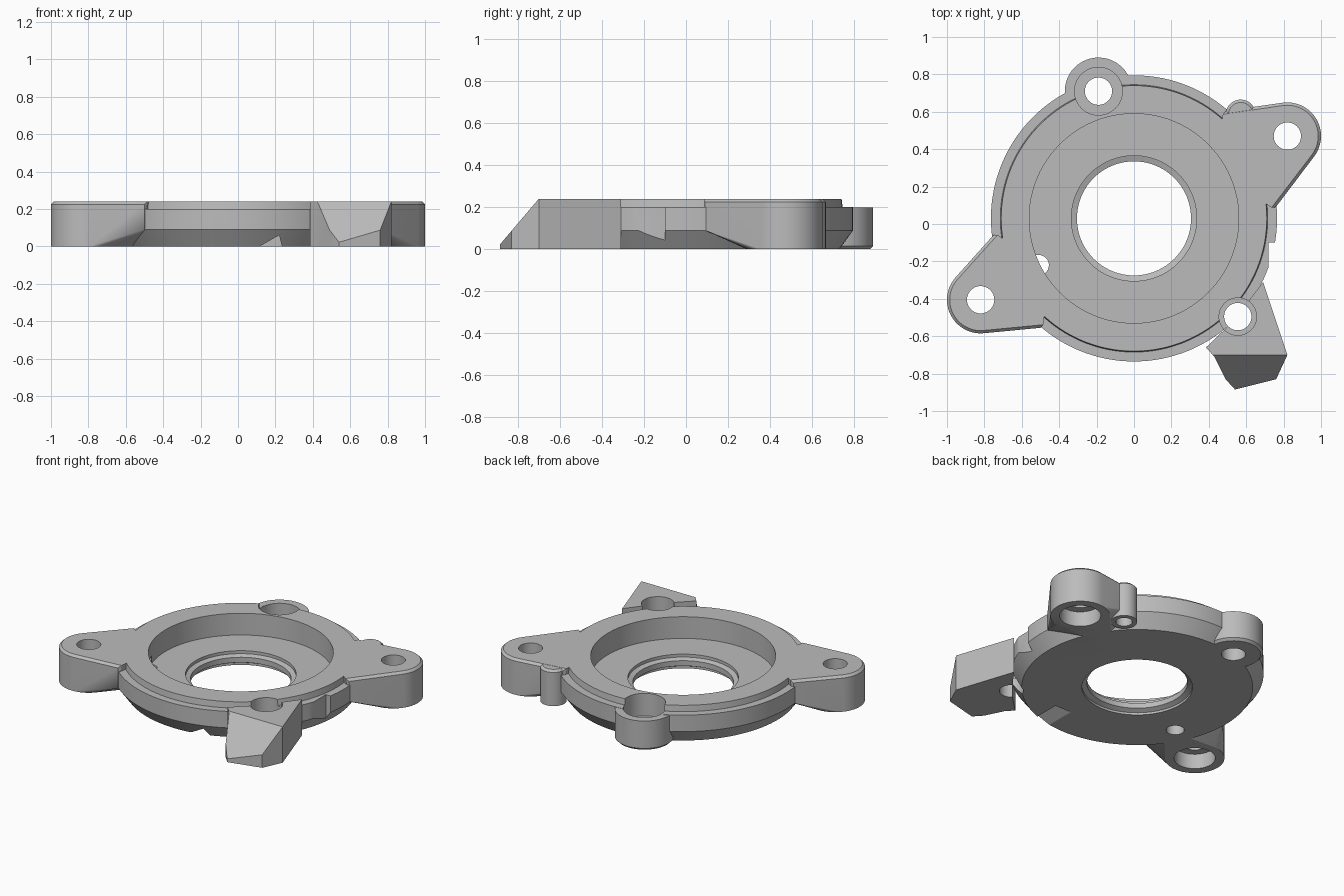
import bpy, bmesh, math
from mathutils import Vector

cube = bpy.data.objects.get("Cube")
if cube:
    bpy.data.objects.remove(cube, do_unlink=True)

grey = bpy.data.materials.new("light_grey")
grey.use_nodes = True
colour = (0.5, 0.5, 0.5, 1)
grey.diffuse_color = colour
grey.node_tree.nodes["Principled BSDF"].inputs["Base Color"].default_value = colour

CENTRE = (0, 0.03)
TOP, STEP, WEB = 0.24, 0.2, 0.09


def finish(bm, name):
    bmesh.ops.recalc_face_normals(bm, faces=bm.faces[:])
    mesh = bpy.data.meshes.new(name)
    bm.to_mesh(mesh)
    bm.free()
    mesh.materials.append(grey)
    ob = bpy.data.objects.new(name, mesh)
    bpy.context.collection.objects.link(ob)
    return ob


def circle(c, r, z, n):
    return [Vector((c[0] + r * math.cos(math.tau * i / n),
                    c[1] + r * math.sin(math.tau * i / n), z)) for i in range(n)]


def turned(name, c, profile, n=48):
    """Solid of stacked rings, profile given as (radius, z) from bottom to top."""
    bm = bmesh.new()
    rings = [[bm.verts.new(p) for p in circle(c, r, z, n)] for r, z in profile]
    for a, b in zip(rings, rings[1:]):
        for i in range(n):
            j = (i + 1) % n
            bm.faces.new((a[i], a[j], b[j], b[i]))
    bm.faces.new(rings[0])
    bm.faces.new(rings[-1])
    return finish(bm, name)


def hull(name, points):
    bm = bmesh.new()
    for p in points:
        bm.verts.new(p)
    out = bmesh.ops.convex_hull(bm, input=bm.verts[:])
    junk = {g for g in out["geom_interior"] + out["geom_unused"]
            if isinstance(g, bmesh.types.BMVert)}
    bmesh.ops.delete(bm, geom=list(junk), context="VERTS")
    bmesh.ops.dissolve_limit(bm, angle_limit=0.01, verts=bm.verts[:], edges=bm.edges[:])
    return finish(bm, name)


def lobe(name, c, roots, inner):
    """Mounting ear: round end blended into the disc, underside sloping up to the web."""
    pts = circle(c, 0.18, 0, 48) + circle(c, 0.18, TOP - 0.015, 48) + circle(c, 0.165, TOP, 48)
    for x, y in roots:
        pts += [Vector((x, y, z)) for z in (WEB, TOP - 0.015)]
        pts.append(Vector((x * 0.97, y * 0.97, TOP)))
    pts += [Vector((*inner, z)) for z in (0, TOP)]
    return hull(name, pts)


def prong():
    """Angular block with its nose cut to a slope."""
    outline = [(0.385, -0.66), (0.43, -0.71), (0.49, -0.83), (0.54, -0.885),
               (0.76, -0.83), (0.82, -0.7), (0.69, -0.31), (0.53, -0.52)]
    bm = bmesh.new()
    face = bm.faces.new([bm.verts.new((x, y, 0)) for x, y in outline])
    up = bmesh.ops.extrude_face_region(bm, geom=[face])
    bmesh.ops.translate(bm, vec=(0, 0, TOP),
                        verts=[g for g in up["geom"] if isinstance(g, bmesh.types.BMVert)])
    cut = bmesh.ops.bisect_plane(bm, geom=bm.verts[:] + bm.edges[:] + bm.faces[:],
                                 plane_co=(0, -0.7, TOP), plane_no=(0, -1, 0.85),
                                 clear_outer=True)
    edges = [g for g in cut["geom_cut"] if isinstance(g, bmesh.types.BMEdge)]
    bmesh.ops.contextual_create(bm, geom=edges)
    return finish(bm, "prong")


def combine(target, other, operation):
    mod = target.modifiers.new(operation, "BOOLEAN")
    mod.object, mod.operation, mod.solver = other, operation, "EXACT"
    bpy.context.view_layer.objects.active = target
    bpy.ops.object.modifier_apply(modifier=mod.name)
    bpy.data.objects.remove(other, do_unlink=True)


# Main disc with a tapered underside and a raised ring
plate = turned("bearing_plate", CENTRE, [(0.7, 0), (0.765, WEB), (0.765, STEP), (0.715, STEP),
                                         (0.71, TOP)], 128)

# Notch in the flange beside the prong
combine(plate, hull("flange_notch", [Vector((x, y, z)) for x in (0.72, 0.9)
                                     for y in (-0.35, -0.1) for z in (-0.1, 0.3)]), "DIFFERENCE")

# Ears, small boss and prong
LOBE_LEFT, LOBE_RIGHT = (0.82, 0.47), (-0.82, -0.405)
EAR, PRONG_HOLE, BOSS = (-0.19, 0.71), (0.555, -0.495), (0.57, 0.585)
for part in (
    lobe("left_lobe", LOBE_LEFT, [(0.49, 0.605), (0.758, 0.09)], (0.43, 0.3)),
    lobe("right_lobe", LOBE_RIGHT, [(-0.5, -0.555), (-0.752, -0.06)], (-0.45, -0.25)),
    turned("back_ear", EAR, [(0.165, 0), (0.18, 0.015), (0.18, STEP - 0.002)]),
    turned("small_boss", BOSS, [(0.08, 0), (0.08, TOP - 0.015), (0.065, TOP - 0.001)]),
    prong(),
):
    combine(plate, part, "UNION")

# Bearing pocket, centre bore and screw holes
LOW, HIGH = -0.1, 0.4
cutters = [
    turned("pocket", CENTRE, [(0.56, 0.095), (0.56, HIGH)], 96),
    turned("bore", CENTRE, [(0.335, LOW), (0.335, 0.015), (0.305, 0.03), (0.305, 0.065),
                            (0.335, 0.075), (0.335, HIGH)], 96),
    turned("ear_hole", EAR, [(0.073, LOW), (0.073, 0.09), (0.128, 0.09), (0.128, HIGH)]),
    turned("prong_hole", PRONG_HOLE, [(0.073, LOW), (0.073, 0.13), (0.1, 0.13), (0.1, HIGH)]),
    turned("boss_hole", BOSS, [(0.05, LOW), (0.05, 0.12)], 32),
    turned("locating_hole", (-0.51, -0.22), [(0.055, LOW), (0.055, 0.15)], 32),
    hull("underside_slot", [Vector((x, y, z)) for x, z in ((0.08, -0.02), (0.22, 0.06), (0.24, -0.02))
                            for y in (-0.85, -0.46)]),
]
for spot in (LOBE_LEFT, LOBE_RIGHT):
    cutters.append(turned("lobe_hole", spot, [(0.125, LOW), (0.125, 0.1), (0.073, 0.1),
                                              (0.073, HIGH)]))
for cutter in cutters:
    combine(plate, cutter, "DIFFERENCE")

# One material, smooth rounds with crisp edges
plate.data.materials.clear()
plate.data.materials.append(grey)
for poly in plate.data.polygons:
    poly.material_index = 0
bpy.ops.object.select_all(action="DESELECT")
plate.select_set(True)
bpy.context.view_layer.objects.active = plate
bpy.ops.object.shade_smooth_by_angle(angle=math.radians(25))
